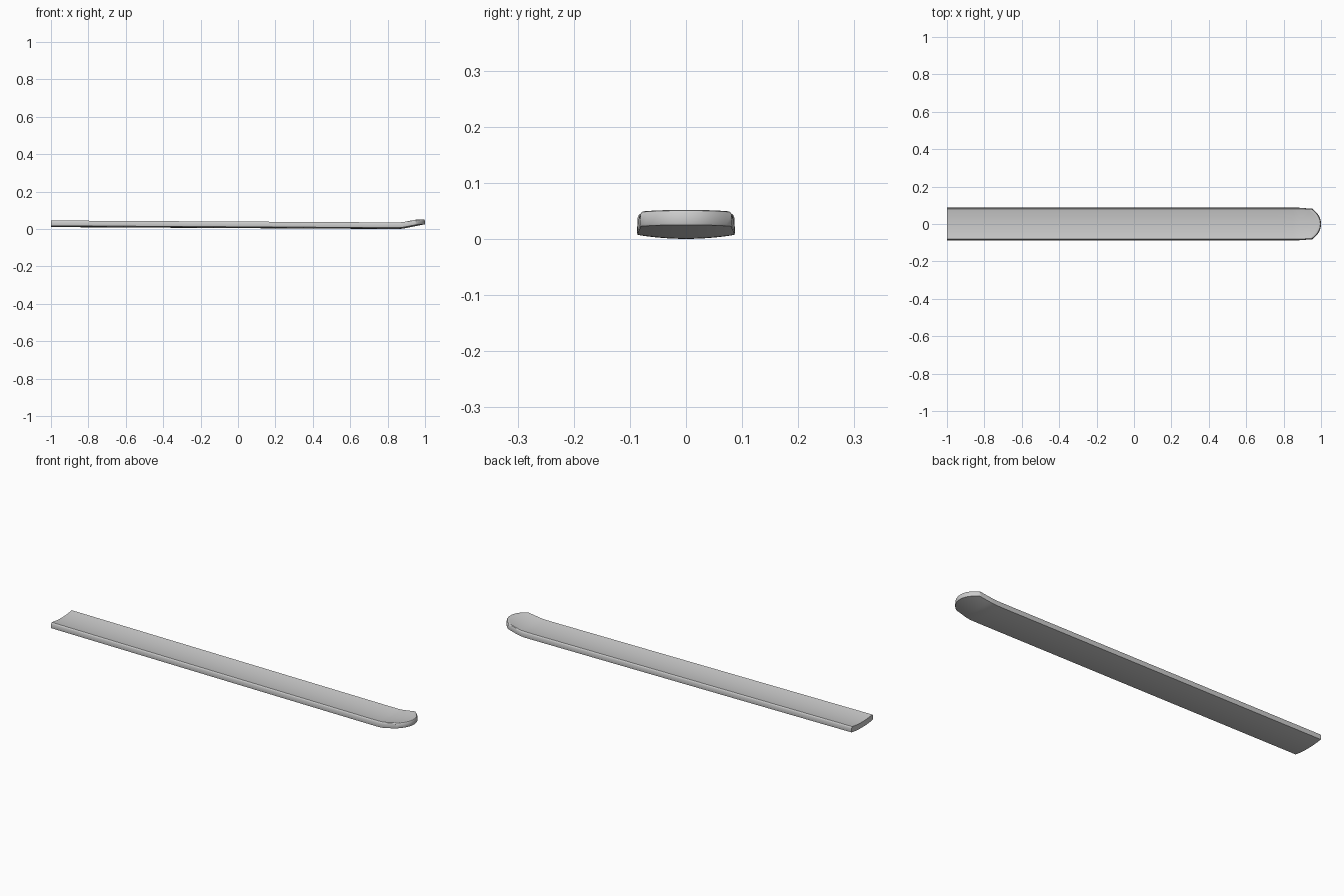
import bpy, bmesh, math

if "Cube" in bpy.data.objects:
    bpy.data.objects.remove(bpy.data.objects["Cube"])

N = 16                                    # spans across the width
STATIONS = [-1, -0.5, 0, 0.4, 0.7, 0.8, 0.85] + [0.85 + 0.15 * i / 12 for i in range(1, 13)]


def smooth(a, b, x):
    t = min(max((x - a) / (b - a), 0), 1)
    return t * t * (3 - 2 * t)


def surface_point(s, v, h, inset):
    """s: along, v: across (-1..1), h: height above underside, inset: trim from outline."""
    tip_x = 1 - 0.047 * abs(v) ** 2.2 - inset * 1.3
    t = max(0, (s - 0.85) / 0.15)
    x = s if t == 0 else 0.85 + (tip_x - 0.85) * t
    half = 0.087 - inset - 0.005 * smooth(0.88, 0.955, x)
    base = 0.010 * (0.8 - x) / 1.8 if x < 0.8 else 0
    # upturned nose: curves up then runs straight
    d = max(0, x - 0.85)
    rise = d * d * 2.0 if d < 0.05 else 0.005 + (d - 0.05) * 0.2
    return (x, half * v, base + rise + 0.007 * v * v + h)


# long, slightly dished board with an upturned rounded nose
bm = bmesh.new()
LAYERS = [(0, 0.001), (0.003, 0), (0.021, 0.001), (0.026, 0.003), (0.028, 0.006)]
across = [-1 + 2 * j / N for j in range(N + 1)]
grid = [[[bm.verts.new(surface_point(s, v, h, ins)) for v in across] for s in STATIONS]
        for h, ins in LAYERS]
M = len(STATIONS)

# underside and top
for layer in (grid[0], grid[-1]):
    for i in range(M - 1):
        for j in range(N):
            bm.faces.new((layer[i][j], layer[i + 1][j], layer[i + 1][j + 1], layer[i][j + 1]))

# walls around the outline
def outline(layer):
    return ([layer[i][0] for i in range(M)] + layer[-1][1:]
            + [layer[i][N] for i in range(M - 2, -1, -1)] + layer[0][N - 1:0:-1])

for lower, upper in zip(grid, grid[1:]):
    a, b = outline(lower), outline(upper)
    for k in range(len(a)):
        n = (k + 1) % len(a)
        bm.faces.new((a[k], a[n], b[n], b[k]))

# drop the unused interior points of the middle layers
bmesh.ops.delete(bm, geom=[v for v in bm.verts if not v.link_faces], context='VERTS')
bmesh.ops.recalc_face_normals(bm, faces=bm.faces)
mesh = bpy.data.meshes.new("board")
bm.to_mesh(mesh)
bm.free()

board = bpy.data.objects.new("board", mesh)
bpy.context.collection.objects.link(board)
bpy.context.view_layer.objects.active = board
board.select_set(True)
bpy.ops.object.shade_smooth_by_angle(angle=math.radians(35))
